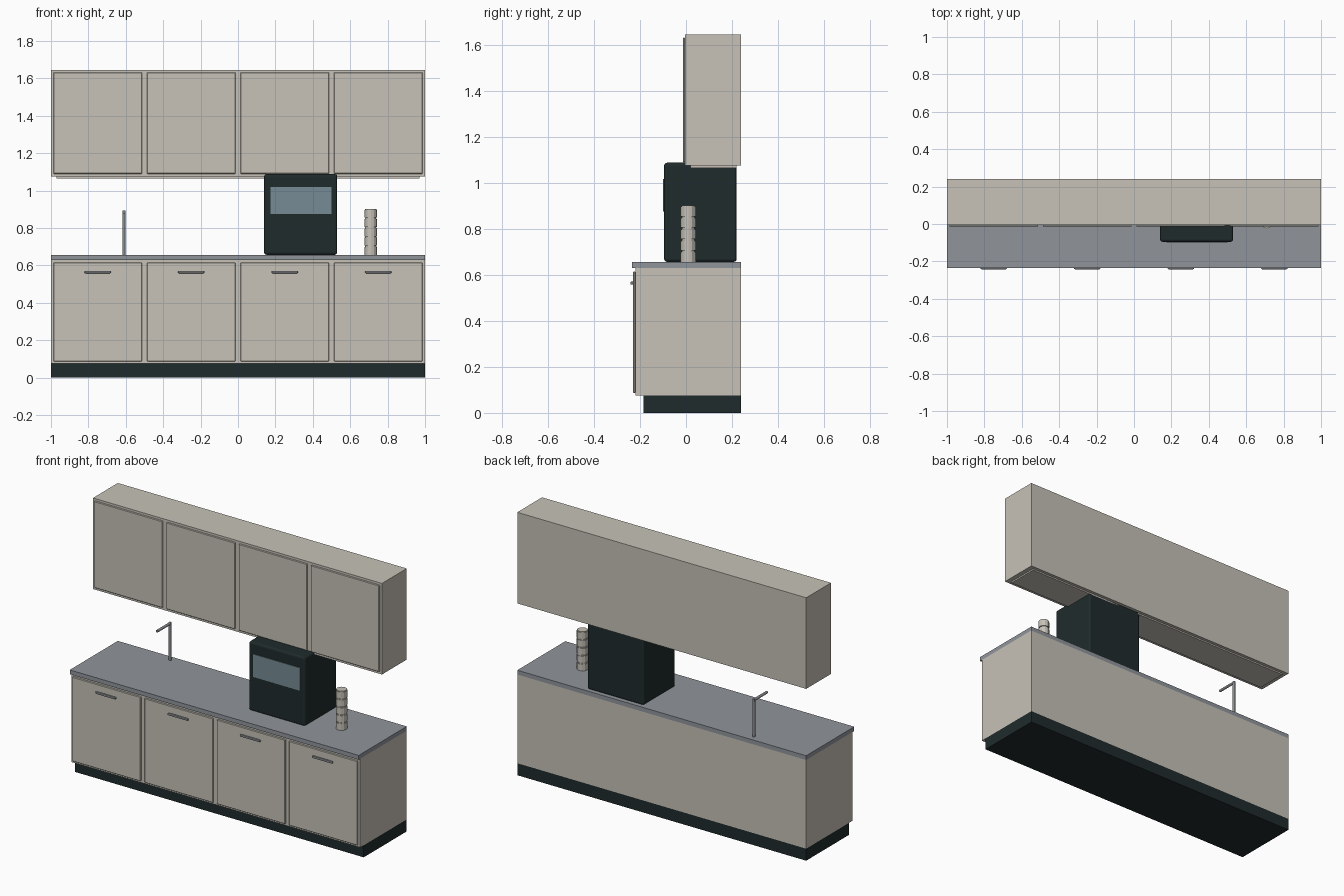
import bpy
from mathutils import Vector

cube = bpy.data.objects.get("Cube")
if cube:
    bpy.data.objects.remove(cube, do_unlink=True)


def material(name, rgb):
    m = bpy.data.materials.new(name)
    m.use_nodes = True
    m.diffuse_color = (*rgb, 1)
    m.node_tree.nodes["Principled BSDF"].inputs["Base Color"].default_value = (*rgb, 1)
    return m


BEIGE = material("warm beige", (0.57, 0.54, 0.48))
STONE = material("grey stone", (0.28, 0.30, 0.33))
METAL = material("brushed metal", (0.25, 0.26, 0.27))
DARK = material("dark green black", (0.014, 0.024, 0.025))
GLASS = material("blue grey glass", (0.18, 0.26, 0.30))


def box(name, x, y, z, mat, bevel=0.0, segments=2):
    """Box spanning the given (low, high) ranges."""
    lo, hi = Vector((x[0], y[0], z[0])), Vector((x[1], y[1], z[1]))
    bpy.ops.mesh.primitive_cube_add(size=1, location=(lo + hi) / 2)
    ob = bpy.context.object
    ob.name = name
    ob.scale = hi - lo
    bpy.ops.object.transform_apply(location=False, rotation=False, scale=True)
    ob.data.materials.append(mat)
    if bevel:
        mod = ob.modifiers.new("soft edges", "BEVEL")
        mod.width = bevel
        mod.segments = segments
    return ob


def rod(name, a, b, radius, mat, sides=12):
    """Cylinder from point a to point b."""
    a, b = Vector(a), Vector(b)
    bpy.ops.mesh.primitive_cylinder_add(vertices=sides, radius=radius,
                                        depth=(b - a).length, location=(a + b) / 2)
    ob = bpy.context.object
    ob.name = name
    ob.rotation_euler = (b - a).to_track_quat("Z", "Y").to_euler()
    ob.data.materials.append(mat)
    return ob


# Carcasses, plinth and worktop
WIDE = (-1, 1)
BACK = 0.24
box("plinth", WIDE, (-0.185, BACK), (0, 0.075), DARK)
box("base_cabinet", WIDE, (-0.22, BACK), (0.075, 0.63), BEIGE)
box("worktop", WIDE, (-0.235, BACK), (0.63, 0.657), STONE)
box("wall_cabinet", WIDE, (-0.005, BACK), (1.075, 1.645), BEIGE)
box("wall_cabinet_bottom_panel", (-0.97, 0.97), (0.02, 0.22), (1.066, 1.076), BEIGE)

# Four door columns with bar handles on the lower doors
for i in range(4):
    cx = -0.75 + i * 0.5
    span = (cx - 0.237, cx + 0.237)
    box(f"base_door_{i + 1}", span, (-0.23, -0.219), (0.087, 0.615), BEIGE, 0.003, 1)
    box(f"wall_door_{i + 1}", span, (-0.014, -0.004), (1.09, 1.632), BEIGE, 0.003, 1)
    box(f"handle_{i + 1}", (cx - 0.07, cx + 0.07), (-0.242, -0.229),
        (0.558, 0.571), METAL, 0.004)

# Countertop oven with a window plate
box("oven_body", (0.14, 0.53), (-0.095, 0.22), (0.657, 1.088), DARK, 0.012, 3)
box("oven_window", (0.173, 0.5), (-0.099, -0.094), (0.875, 1.018), GLASS)

# Tap: upright and spout
tap = (-0.61, 0.2)
rod("tap_upright", (*tap, 0.655), (*tap, 0.893), 0.008, METAL)
rod("tap_spout", (tap[0], tap[1] + 0.005, 0.886), (tap[0], 0.07, 0.886), 0.008, METAL)

# Stack of five small jars joined by narrow necks
stack = (0.71, 0.01)
step = 0.0495
rod("jar_stack_core", (*stack, 0.655), (*stack, 0.9), 0.027, BEIGE)
for i in range(5):
    z = 0.657 + i * step
    rod(f"jar_{i + 1}", (*stack, z), (*stack, z + 0.042), 0.033, BEIGE)
    rod(f"jar_lid_{i + 1}", (*stack, z + 0.042), (*stack, z + 0.0465), 0.03, BEIGE)
